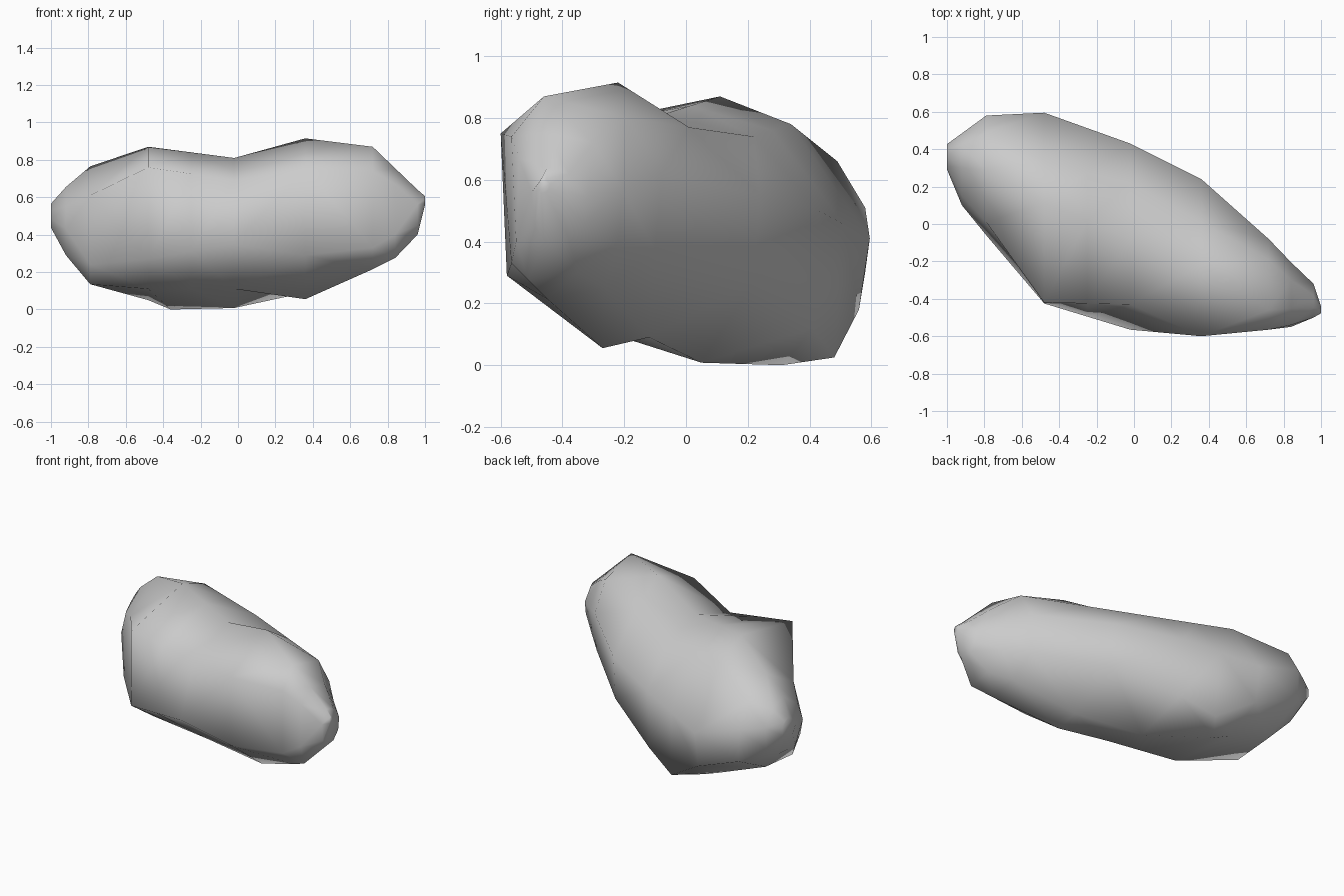
import bpy, bmesh
from mathutils import Vector

if "Cube" in bpy.data.objects:
    bpy.data.objects.remove(bpy.data.objects["Cube"])

# Boulder cross-sections along x; each is eight (y, z) corners running
# front low, front high, crest, back high, back, back low, underside, front underside
SECTIONS = {
    -0.92: [(.10, .43), (.15, .55), (.30, .655), (.42, .62), (.485, .52), (.48, .38), (.35, .30), (.18, .29)],
    -0.79: [(-.06, .24), (.01, .61), (.29, .765), (.49, .66), (.58, .51), (.58, .30), (.30, .16), (.02, .135)],
    -0.48: [(-.425, .27), (-.42, .76), (.11, .87), (.34, .78), (.595, .41), (.56, .18), (.33, .05), (-.19, .11)],
    -0.02: [(-.565, .35), (-.43, .69), (-.08, .81), (.22, .74), (.43, .50), (.41, .12), (.05, .008), (-.27, .11)],
    0.36: [(-.58, .29), (-.60, .75), (-.22, .915), (.01, .77), (.24, .55), (.22, .27), (-.12, .09), (-.27, .055)],
    0.72: [(-.565, .33), (-.565, .74), (-.46, .87), (-.19, .80), (-.08, .62), (-.10, .37), (-.26, .25), (-.45, .215)],
    0.84: [(-.55, .40), (-.54, .67), (-.45, .755), (-.30, .72), (-.205, .57), (-.22, .40), (-.35, .30), (-.51, .275)],
    0.96: [(-.49, .45), (-.50, .56), (-.45, .64), (-.38, .62), (-.32, .54), (-.33, .46), (-.38, .41), (-.46, .40)],
}


def end_ring(ring, centre, scale):
    """Copy a ring, shrunk about a new centre, to close an end."""
    mid = sum(ring, Vector()) / len(ring)
    return [Vector(centre) + (p - mid) * scale for p in ring]


rings = [[Vector((x, y, z)) for y, z in pts] for x, pts in SECTIONS.items()]

# Extra ring that gives the underside its back corner
foot = [p.lerp(q, 0.5) for p, q in zip(rings[2], rings[3])]
foot[5] = Vector((-0.23, 0.48, 0.025))
foot[6] = Vector((-0.36, 0.31, 0.0))
rings.insert(3, foot)

rings.insert(0, end_ring(rings[0], (-1.0, 0.365, 0.50), 0.35))
rings.append(end_ring(rings[-1], (1.0, -0.46, 0.58), 0.2))

# Boulder body: skin the rings and cap both ends
bm = bmesh.new()
loops = [[bm.verts.new(p) for p in ring] for ring in rings]
for a, b in zip(loops, loops[1:]):
    for i in range(len(a)):
        j = (i + 1) % len(a)
        bm.faces.new((a[i], a[j], b[j], b[i]))
bm.faces.new(loops[0])
bm.faces.new(loops[-1])
bmesh.ops.recalc_face_normals(bm, faces=bm.faces)
bmesh.ops.triangulate(bm, faces=bm.faces)
for f in bm.faces:
    f.smooth = True
mesh = bpy.data.meshes.new("boulder")
bm.to_mesh(mesh)
bm.free()
boulder = bpy.data.objects.new("boulder", mesh)
bpy.context.collection.objects.link(boulder)
